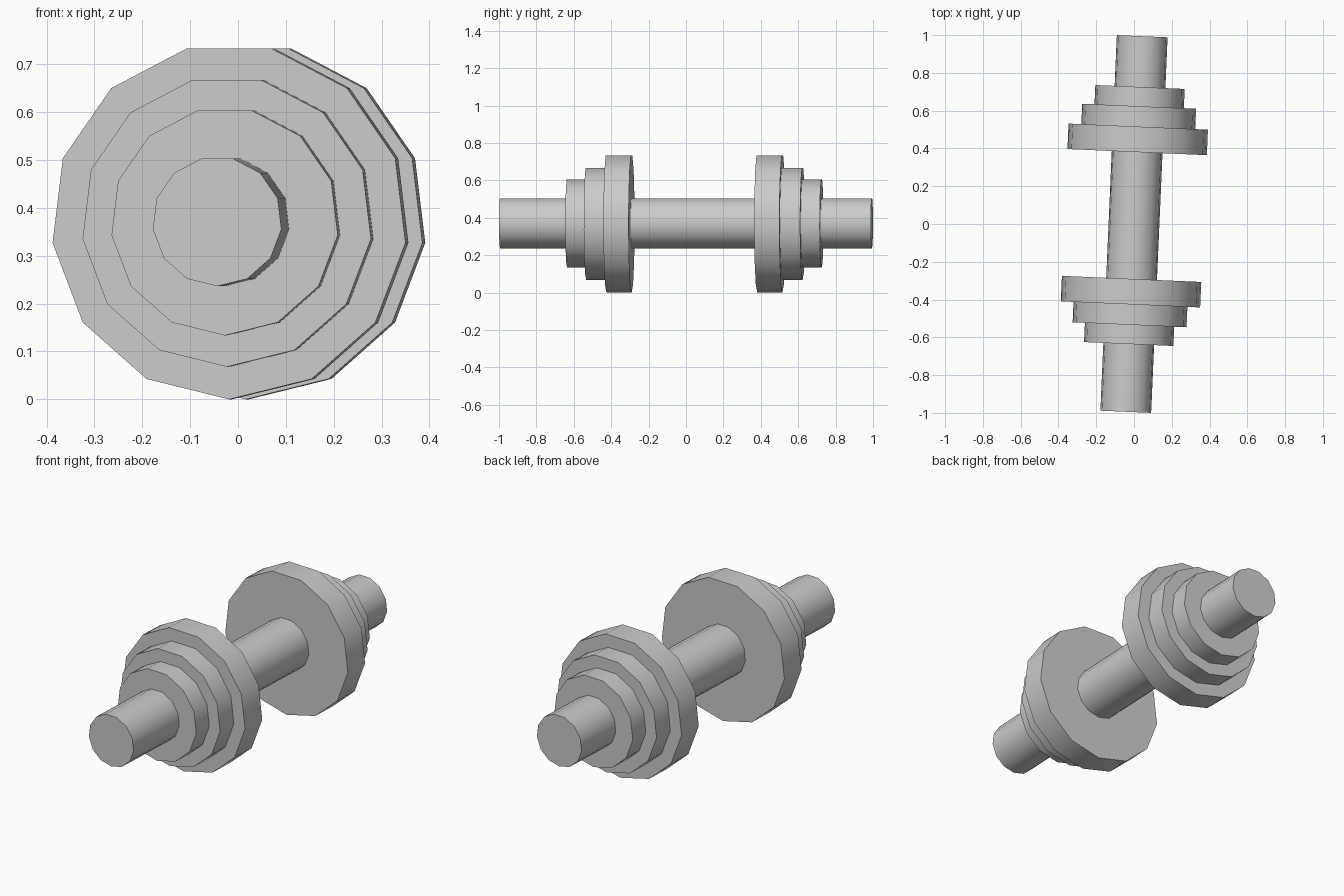
import bpy, bmesh, math
from mathutils import Matrix

if "Cube" in bpy.data.objects:
    bpy.data.objects.remove(bpy.data.objects["Cube"], do_unlink=True)

SIDES = 13
AXIS_Z = 0.372
YAW = Matrix.Rotation(-0.0438, 4, 'Z')

grey = bpy.data.materials.new("plain_grey")
grey.use_nodes = True
colour = (0.6, 0.6, 0.6, 1)
grey.diffuse_color = colour
grey.node_tree.nodes["Principled BSDF"].inputs["Base Color"].default_value = colour


def disc(name, radius, y0, y1):
    """Thirteen-sided cylinder along y, with one corner pointing straight down."""
    bm = bmesh.new()
    ring = []
    for i in range(SIDES):
        a = 2 * math.pi * i / SIDES
        ring.append(bm.verts.new((radius * math.sin(a), y0, -radius * math.cos(a))))
    face = bm.faces.new(ring)
    top = bmesh.ops.extrude_face_region(bm, geom=[face], use_keep_orig=True)
    moved = [v for v in top["geom"] if isinstance(v, bmesh.types.BMVert)]
    bmesh.ops.translate(bm, verts=moved, vec=(0, y1 - y0, 0))
    bmesh.ops.recalc_face_normals(bm, faces=bm.faces)
    bmesh.ops.transform(bm, matrix=Matrix.Translation((0, 0, AXIS_Z)) @ YAW, verts=bm.verts)
    mesh = bpy.data.meshes.new(name)
    bm.to_mesh(mesh)
    bm.free()
    mesh.materials.append(grey)
    obj = bpy.data.objects.new(name, mesh)
    bpy.context.collection.objects.link(obj)
    bpy.ops.object.select_all(action='DESELECT')
    obj.select_set(True)
    bpy.context.view_layer.objects.active = obj
    bpy.ops.object.shade_smooth_by_angle(angle=math.radians(30))


# Handle bar
disc("bar", 0.1355, -0.995, 0.995)

# Stepped weight plates, spaced evenly about a point slightly behind the middle
SHIFT = 0.045
plates = [("large_plate", 0.372, 0.336, 0.471),
          ("medium_plate", 0.304, 0.471, 0.579),
          ("small_plate", 0.2385, 0.579, 0.681)]
for end, s in (("front", -1), ("back", 1)):
    for name, radius, inner, outer in plates:
        disc(f"{end}_{name}", radius, SHIFT + s * inner, SHIFT + s * outer)
